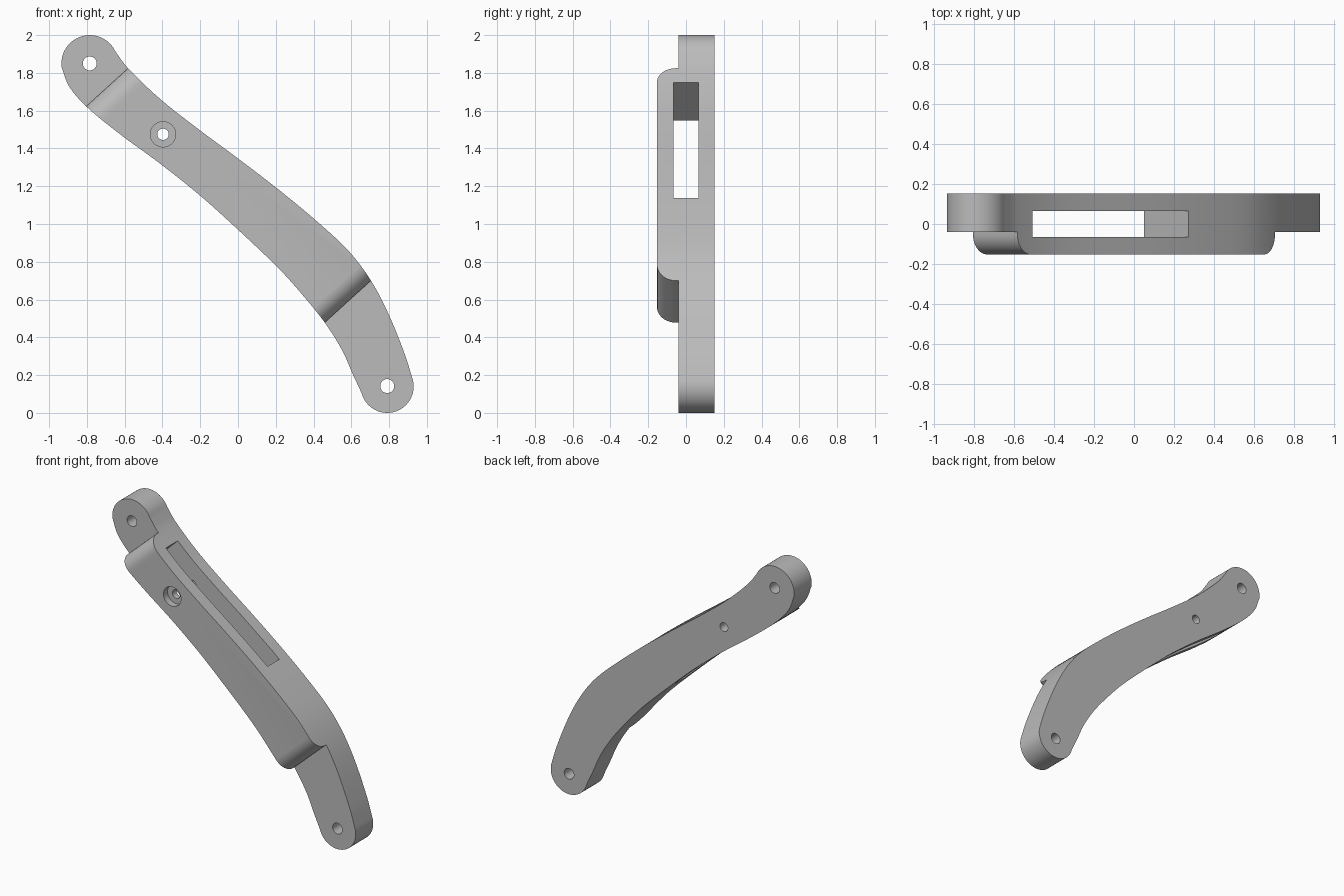
import bpy, bmesh
from math import cos, sin, radians, pi
from mathutils import Vector, geometry

cube = bpy.data.objects.get("Cube")
if cube:
    bpy.data.objects.remove(cube)

grey = bpy.data.materials.new("plain_grey")
grey.use_nodes = True
colour = (0.5, 0.5, 0.5, 1)
grey.diffuse_color = colour
grey.node_tree.nodes["Principled BSDF"].inputs["Base Color"].default_value = colour


def prism(name, ring, offset):
    """Solid made by sweeping a closed ring of points along an offset."""
    bm = bmesh.new()
    face = bm.faces.new([bm.verts.new(p) for p in ring])
    swept = bmesh.ops.extrude_face_region(bm, geom=[face])["geom"]
    bmesh.ops.translate(bm, vec=offset,
                        verts=[v for v in swept if isinstance(v, bmesh.types.BMVert)])
    bmesh.ops.recalc_face_normals(bm, faces=bm.faces)
    mesh = bpy.data.meshes.new(name)
    bm.to_mesh(mesh)
    bm.free()
    mesh.materials.append(grey)
    obj = bpy.data.objects.new(name, mesh)
    bpy.context.collection.objects.link(obj)
    return obj


def arc(cx, cy, r, start, end, steps=24):
    angles = [radians(start + (end - start) * i / steps) for i in range(steps + 1)]
    return [(cx + r * cos(a), cy + r * sin(a)) for a in angles]


def smooth_path(points, steps=6):
    """Smooth curve through the points, without its two end points."""
    pts = [Vector(p) for p in points]
    tangents = [(pts[min(i + 1, len(pts) - 1)] - pts[max(i - 1, 0)]).normalized()
                for i in range(len(pts))]
    out = []
    for a, b, ta, tb in zip(pts, pts[1:], tangents, tangents[1:]):
        reach = (b - a).length / 3
        out += geometry.interpolate_bezier(a, a + ta * reach, b - tb * reach, b, steps + 1)[:-1]
    return [tuple(p)[:2] for p in out[1:]]


def combine(target, tool, operation):
    tool.hide_render = True
    mod = target.modifiers.new("cut", "BOOLEAN")
    mod.object, mod.operation, mod.solver = tool, operation, "EXACT"
    bpy.context.view_layer.objects.active = target
    bpy.ops.object.modifier_apply(modifier=mod.name)
    bpy.data.objects.remove(tool)


def drill(x, z, radius, y0, y1):
    ring = [(px, y0, pz) for px, pz in arc(x, z, radius, 0, 360, 32)[:-1]]
    combine(arm, prism("drill", ring, (0, y1 - y0, 0)), "DIFFERENCE")


BACK, STEP, FRONT = 0.152, -0.04, -0.153

# Outline of the curved arm with two round eyes
top_eye = arc(-0.785, 1.85, 0.15, 25, 188)
foot_eye = arc(0.79, 0.14, 0.14, -165, 14)
lower_edge = [(-0.895, 1.73), (-0.804, 1.623), (-0.624, 1.475), (-0.413, 1.32), (-0.2, 1.15),
              (0, 0.97), (0.222, 0.758), (0.354, 0.61), (0.46, 0.477), (0.55, 0.334), (0.61, 0.2)]
upper_edge = [(0.884, 0.308), (0.794, 0.53), (0.704, 0.7), (0.593, 0.849), (0.434, 1.0),
              (0.22, 1.178), (0, 1.347), (-0.2, 1.495), (-0.41, 1.66), (-0.587, 1.83)]
outline = (top_eye + smooth_path([top_eye[-1]] + lower_edge + [foot_eye[0]])
           + foot_eye + smooth_path([foot_eye[-1]] + upper_edge + [top_eye[0]]))
arm = prism("arm", [(x, FRONT, z) for x, z in outline], (0, BACK - FRONT, 0))

# Side profile: thick middle with rounded shoulders, thin ends
across = Vector((0.74, 0, 0.672)).normalized()
along = Vector((across.z, 0, -across.x))
r = 0.1
profile = ([(-3, BACK + 0.1), (1, BACK + 0.1), (1, STEP), (-0.045, STEP)]
           + arc(-0.045 - r, FRONT + r, r, 0, -90, 12)
           + arc(-1.742 + r, FRONT + r, r, -90, -180, 12)
           + [(-1.742, STEP), (-3, STEP)])
# keep the profile's front face just outside the arm
profile = [(s, y - 0.001 if abs(y - FRONT) < 1e-6 else y) for s, y in profile]
ring = [along * s + Vector((0, y, 0)) - across * 1.5 for s, y in profile]
combine(arm, prism("side_profile", ring, across * 5), "INTERSECT")

# Long slot through the thickness of the arm
w = 0.065
mouth = [Vector((x, y, z)) for x, y, z in
         ((-0.51, -w, 1.745), (0.27, -w, 1.135), (0.27, w, 1.135), (-0.51, w, 1.745))]
slant = Vector((0.72, 0, 0.69))
combine(arm, prism("slot", [p - slant * 0.6 for p in mouth], slant), "DIFFERENCE")

# Eye holes and the counterbored screw hole
drill(-0.785, 1.85, 0.037, -0.5, 0.5)
drill(0.79, 0.142, 0.037, -0.5, 0.5)
drill(-0.397, 1.475, 0.03, -0.5, 0.5)
drill(-0.397, 1.475, 0.067, -0.5, FRONT + 0.045)

bpy.ops.object.select_all(action="DESELECT")
arm.select_set(True)
bpy.context.view_layer.objects.active = arm
bpy.ops.object.shade_smooth_by_angle(angle=pi / 6)
